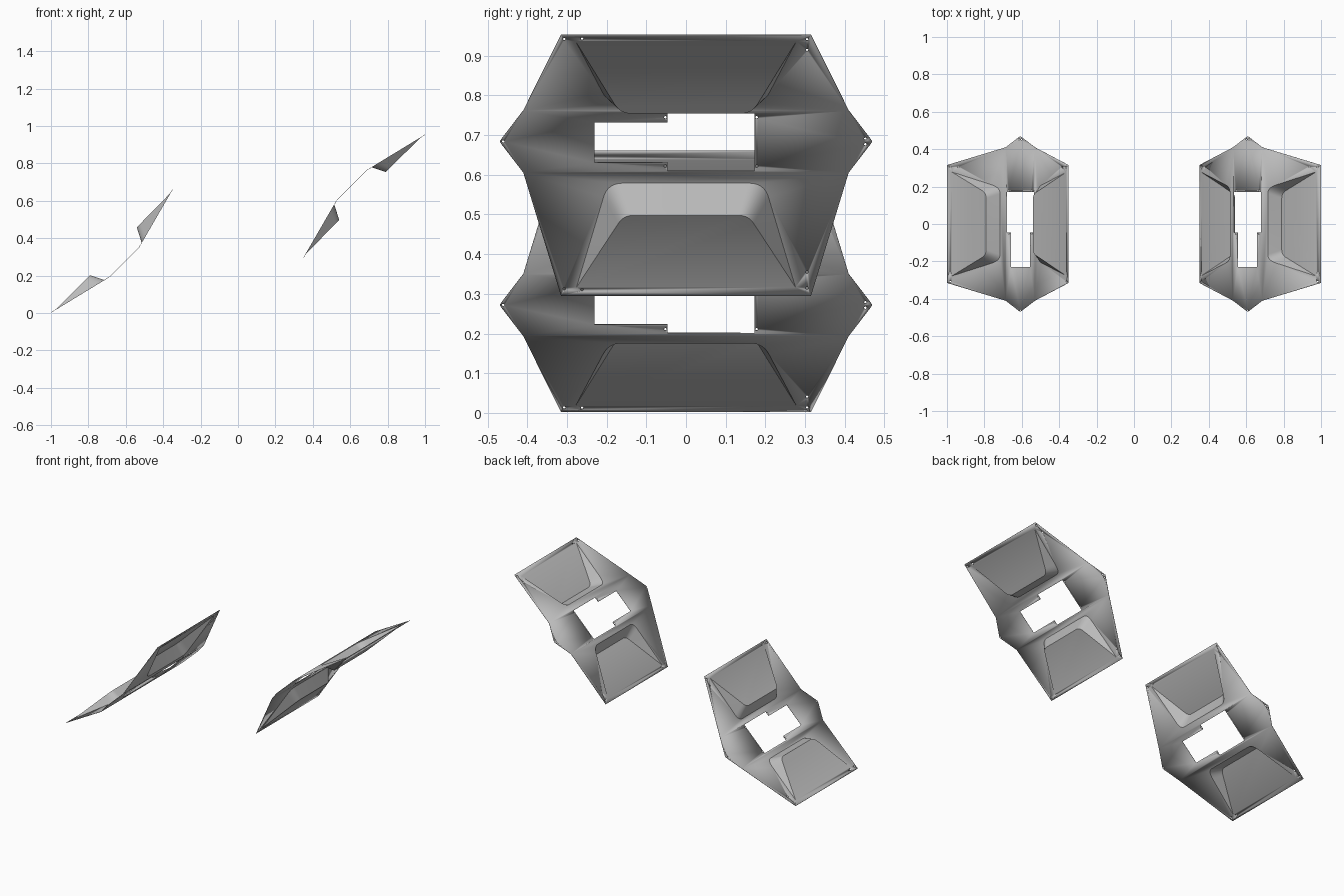
import bpy, bmesh, math
from mathutils import Vector

cube = bpy.data.objects.get("Cube")
if cube:
    bpy.data.objects.remove(cube, do_unlink=True)

# Folded sheet profile (x, z): steep lower flange, middle web, shallow upper flange
PROFILE = [(0.35, 0.295), (0.53, 0.606), (0.686, 0.762), (1.0, 0.953)]
HEIGHT = 0.956
MID = 0.684

grey = bpy.data.materials.new("sheet grey")
grey.use_nodes = True
grey.diffuse_color = (0.5, 0.5, 0.5, 1)
grey.node_tree.nodes["Principled BSDF"].inputs["Base Color"].default_value = (0.5, 0.5, 0.5, 1)


def on_line(y, z, a, b):
    """Point at (y, z) on the plane through two (x, z) profile points."""
    t = (z - a[1]) / (b[1] - a[1])
    return Vector((a[0] + t * (b[0] - a[0]), y, z))


def scoop_outline(base, corner, radius, steps=8):
    """Symmetric open outline in (y, z) with two rounded corners."""
    base, corner = Vector(base), Vector(corner)
    start = corner + (base - corner).normalized() * radius
    end = corner - Vector((radius, 0))
    half = [base]
    for i in range(steps + 1):
        t = i / steps
        half.append(start * (1 - t) ** 2 + corner * 2 * t * (1 - t) + end * t * t)
    return half + [Vector((-p.x, p.y)) for p in reversed(half)]


def screw_hole(y, z, radius=0.0035, sides=10):
    return [(y + radius * math.cos(k * math.tau / sides),
             z + radius * math.sin(k * math.tau / sides)) for k in range(sides)]


def fill_panel(bm, a, b, loops):
    """Fill one flat panel, leaving the inner loops open."""
    edges = []
    for loop in loops:
        verts = [bm.verts.new(on_line(y, z, a, b)) for y, z in loop]
        edges += [bm.edges.new((v, verts[i - 1])) for i, v in enumerate(verts)]
    normal = Vector((a[1] - b[1], 0, b[0] - a[0])).normalized()
    bmesh.ops.triangle_fill(bm, use_beauty=True, edges=edges, normal=normal)


def add_scoop(bm, a, b, opening, floor, base_x, deep_x):
    """Sunken tray: flat sloping floor and a wall up to the panel opening."""
    rim = [bm.verts.new(on_line(p.x, p.y, a, b)) for p in opening]
    low, deep = floor[0].y, floor[len(floor) // 2].y
    bed = [bm.verts.new(on_line(p.x, p.y, (base_x, low), (deep_x, deep)))
           for p in floor[1:-1]]
    bed = [rim[0]] + bed + [rim[-1]]
    bm.faces.new(bed)
    for i in range(len(rim) - 1):
        ring = [rim[i], rim[i + 1], bed[i + 1], bed[i]]
        bm.faces.new(list(dict.fromkeys(ring)))


bm = bmesh.new()
p0, p1, p2, p3 = PROFILE

# Lower flange with its scoop
low_base = (0.276, 0.317)
low_open = scoop_outline(low_base, (0.197, 0.579), 0.037)
low_floor = scoop_outline(low_base, (0.157, 0.498), 0.024)
low_screws = [(-0.307, 0.313), (-0.262, 0.311), (0.305, 0.355), (0.305, 0.315)]
fill_panel(bm, p0, p1, [
    [(-0.315, p0[1]), (0.315, p0[1]), (0.41, p1[1]), (-0.41, p1[1])], low_open]
    + [screw_hole(*s) for s in low_screws])
add_scoop(bm, p0, p1, low_open, low_floor, on_line(0, low_base[1], p0, p1).x, 0.54)

# Upper flange with its scoop
up_base = (0.278, 0.937)
up_open = scoop_outline(up_base, (0.195, 0.78), 0.032)
up_floor = scoop_outline(up_base, (0.165, 0.755), 0.028)
up_screws = [(-0.307, 0.942), (-0.262, 0.943), (0.305, 0.942), (0.305, 0.915)]
fill_panel(bm, p2, p3, [
    [(-0.41, p2[1]), (0.41, p2[1]), (0.315, p3[1]), (-0.315, p3[1])], up_open]
    + [screw_hole(*s) for s in up_screws])
add_scoop(bm, p2, p3, up_open, up_floor, on_line(0, up_base[1], p2, p3).x, 0.79)

# Middle web with pointed ears and a stepped window
ear = [(0.41, p1[1]), (0.463, MID - 0.009), (0.469, MID), (0.463, MID + 0.009), (0.41, p2[1])]
web = ear + [(-y, z) for y, z in reversed(ear)]
window = [(0.172, 0.61), (0.172, 0.755), (-0.046, 0.755), (-0.046, 0.733),
          (-0.23, 0.733), (-0.23, 0.631), (-0.046, 0.631), (-0.046, 0.61)]
web_screws = [(-0.461, MID), (0.452, MID + 0.007), (0.452, MID - 0.007),
              (-0.052, 0.745), (0.178, 0.745), (-0.052, 0.622), (0.178, 0.622)]
fill_panel(bm, p1, p2, [web, window] + [screw_hole(*s) for s in web_screws])

# Join the panels into one sheet
bmesh.ops.remove_doubles(bm, verts=bm.verts[:], dist=0.0002)
bmesh.ops.recalc_face_normals(bm, faces=bm.faces[:])
mesh = bpy.data.meshes.new("folded_sheet")
bm.to_mesh(mesh)
bm.free()
mesh.materials.append(grey)

# Two identical sheets, the second turned over about the front-back axis
for name, turned in (("left_folded_sheet", False), ("right_folded_sheet", True)):
    obj = bpy.data.objects.new(name, mesh.copy())
    bpy.context.collection.objects.link(obj)
    if turned:
        obj.rotation_euler.y = math.pi
        obj.location.z = HEIGHT
    bpy.ops.object.select_all(action="DESELECT")
    obj.select_set(True)
    bpy.context.view_layer.objects.active = obj
    bpy.ops.object.shade_smooth_by_angle(angle=math.radians(25))
    gauge = obj.modifiers.new("sheet thickness", "SOLIDIFY")
    gauge.thickness = 0.002
    gauge.offset = 0
